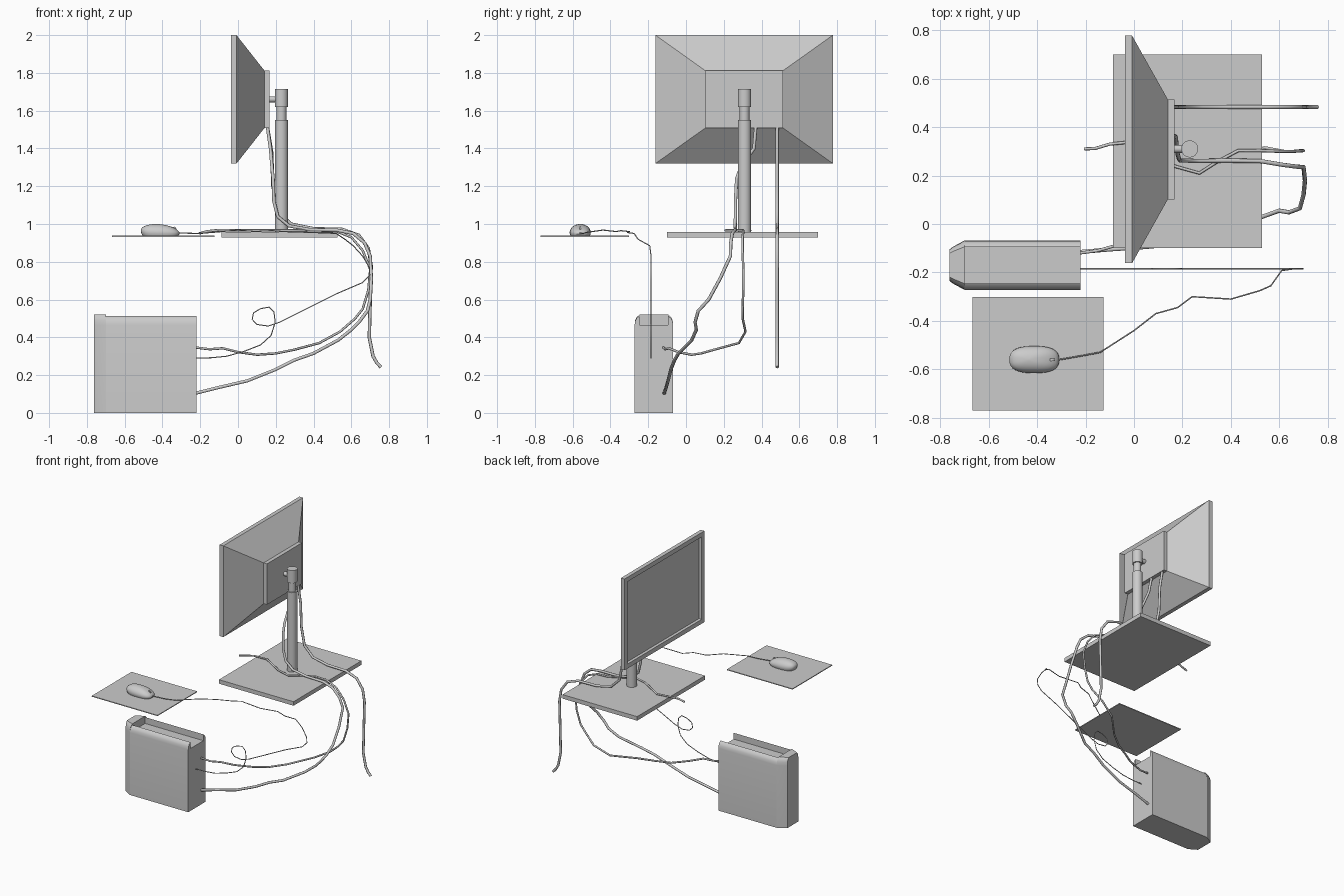
import bpy, bmesh, math

def finish(name, bm, smooth=None):
    bmesh.ops.recalc_face_normals(bm, faces=bm.faces)
    me = bpy.data.meshes.new(name)
    bm.to_mesh(me)
    bm.free()
    ob = bpy.data.objects.new(name, me)
    bpy.context.collection.objects.link(ob)
    if smooth:
        bpy.ops.object.select_all(action='DESELECT')
        bpy.context.view_layer.objects.active = ob
        ob.select_set(True)
        bpy.ops.object.shade_smooth_by_angle(angle=math.radians(smooth))
    return ob

def loft(name, loops, smooth=None):
    """Skin a list of equally sized point loops and cap both ends."""
    bm = bmesh.new()
    rings = [[bm.verts.new(p) for p in loop] for loop in loops]
    n = len(rings[0])
    for a, b in zip(rings, rings[1:]):
        for i in range(n):
            bm.faces.new((a[i], a[(i + 1) % n], b[(i + 1) % n], b[i]))
    bm.faces.new(rings[0])
    bm.faces.new(rings[-1])
    return finish(name, bm, smooth)

def box(name, x0, x1, y0, y1, z0, z1):
    rect = [(x0, y0), (x1, y0), (x1, y1), (x0, y1)]
    return loft(name, [[(x, y, z) for x, y in rect] for z in (z0, z1)])

def ring(f, n=24):
    return [f(math.cos(2 * math.pi * i / n), math.sin(2 * math.pi * i / n)) for i in range(n)]

def cable(name, r, pts):
    cu = bpy.data.curves.new(name, 'CURVE')
    cu.dimensions = '3D'
    cu.bevel_depth = r
    cu.bevel_resolution = 2
    cu.use_fill_caps = True
    sp = cu.splines.new('POLY')
    sp.points.add(len(pts) - 1)
    for p, co in zip(sp.points, pts):
        p.co = (*co, 1)
    ob = bpy.data.objects.new(name, cu)
    bpy.context.collection.objects.link(ob)
    bpy.ops.object.select_all(action='DESELECT')
    bpy.context.view_layer.objects.active = ob
    ob.select_set(True)
    bpy.ops.object.convert(target='MESH')

# Monitor: recessed screen, bezel, tapered back and rear box (x, half width, half height)
sections = [(-.022, .432, .302), (-.038, .437, .307), (-.038, .47, .34), (-.008, .47, .34),
            (.14, .206, .152), (.168, .206, .152)]
loft("monitor", [[(x, .308 + sy * w, 1.66 + sz * h) for sy, sz in ((-1, -1), (1, -1), (1, 1), (-1, 1))]
                 for x, w, h in sections])

# Stand: base, stepped column and short arm to the monitor
box("stand_base", -.087, .528, -.10, .70, .928, .958)
steps = [(.035, .958), (.035, 1.55), (.026, 1.55), (.026, 1.62), (.035, 1.62), (.035, 1.715)]
loft("stand_column", [ring(lambda c, s: (.23 + r * c, .31 + r * s, z)) for r, z in steps], 35)
loft("stand_arm", [ring(lambda c, s: (x, .31 + .016 * c, 1.66 + .016 * s), 16) for x in (.165, .22)], 35)

# Mouse pad
box("mouse_pad", -.667, -.125, -.77, -.302, .932, .938)

# Mouse: rounded-rectangle plan, domed, highest towards the palm end
def sup(v, e):
    return math.copysign(abs(v) ** e, v)

rows = []
for k in range(9):
    phi = math.radians(-22 + 13.7 * k)
    rad, h = math.cos(phi), math.sin(phi)
    rows.append(ring(lambda c, s: (-.41 + .102 * rad * sup(c, .75) - .025 * max(h, 0),
                                   -.56 + .056 * rad * sup(s, .75),
                                   .954 + (.046 if h > 0 else .042) * h), 32))
loft("mouse", rows, 40)
loft("mouse_wheel", [ring(lambda c, s: (-.338 + .012 * c, y, .974 + .012 * s), 12)
                     for y in (-.565, -.555)], 35)

# Computer case: U-shaped body with a channel along the top
YC = -.17
half = [(.102, 0), (.102, .465), (.099, .485), (.091, .502), (.076, .512), (.076, .465)]
prof = half + [(-y, z) for y, z in reversed(half)]
loft("case_body", [[(x, YC + y, z) for y, z in prof] for x in (-.70, -.22)], 35)

# Case front panel with chamfered corners, closing the channel
half = [(.102, 0), (.102, .465), (.099, .49), (.091, .507), (.076, .52)]
prof = half + [(-y, z) for y, z in reversed(half)]
loft("case_front", [[(x, YC + y * k, z) for y, z in prof]
                    for x, k in ((-.762, .64), (-.745, .76), (-.70, 1))], 25)

# Power cable hanging behind the desk
cable("power_cable", .009, [(x, .483, z) for x, z in (
    (.155, 1.52), (.178, 1.38), (.185, 1.2), (.21, 1.07), (.28, 1.0), (.40, .975), (.55, .972),
    (.64, .94), (.69, .87), (.705, .78), (.70, .6), (.695, .4), (.715, .30), (.735, .265), (.757, .242))])

# Video cable from monitor to case
cable("video_cable", .009, [
    (.155, .37, 1.52), (.172, .36, 1.40), (.18, .29, 1.30), (.186, .268, 1.24), (.19, .262, 1.12),
    (.21, .262, 1.04), (.27, .26, .99), (.38, .262, .97), (.52, .26, .968), (.61, .245, .95),
    (.67, .237, .90), (.70, .235, .83), (.706, .18, .71), (.70, .12, .60), (.685, .065, .54),
    (.64, .048, .48), (.60, .055, .44), (.53, .03, .385), (.40, -.04, .315), (.30, -.06, .28),
    (.20, -.08, .23), (.05, -.095, .17), (-.10, -.105, .135), (-.24, -.117, .10)])

# Keyboard cable from desk to case
cable("keyboard_cable", .0065, [
    (-.205, .31, .95), (-.16, .312, .962), (-.10, .33, .968), (0, .34, .966), (.10, .28, .966),
    (.17, .238, .966), (.27, .21, .966), (.34, .255, .966), (.43, .303, .966), (.52, .303, .962),
    (.60, .30, .93), (.66, .30, .86), (.70, .303, .76), (.69, .303, .65), (.66, .30, .55),
    (.62, .30, .50), (.54, .315, .43), (.43, .28, .37), (.30, .15, .335), (.20, .08, .315),
    (.10, .03, .308), (0, -.04, .322), (-.08, -.09, .342), (-.15, -.11, .337), (-.24, -.122, .348)])

# Mouse cable, with a loop on its way to the case
desk = [(-.32, -.562, .953), (-.22, -.545, .95), (-.14, -.53, .955), (0, -.44, .968), (.09, -.37, .96),
        (.18, -.345, .965), (.24, -.30, .96), (.40, -.31, .955), (.52, -.275, .95), (.565, -.255, .92),
        (.61, -.192, .885)]
drop = [(.66, .83), (.695, .77), (.698, .73), (.66, .69), (.52, .63), (.35, .545), (.22, .48),
        (.16, .46), (.10, .468), (.075, .495), (.082, .53), (.12, .552), (.165, .56), (.19, .535),
        (.197, .48), (.175, .41), (.12, .36), (.03, .325), (-.06, .30), (-.14, .292), (-.24, .29)]
cable("mouse_cable", .003, desk + [(x, -.185, z) for x, z in drop])
